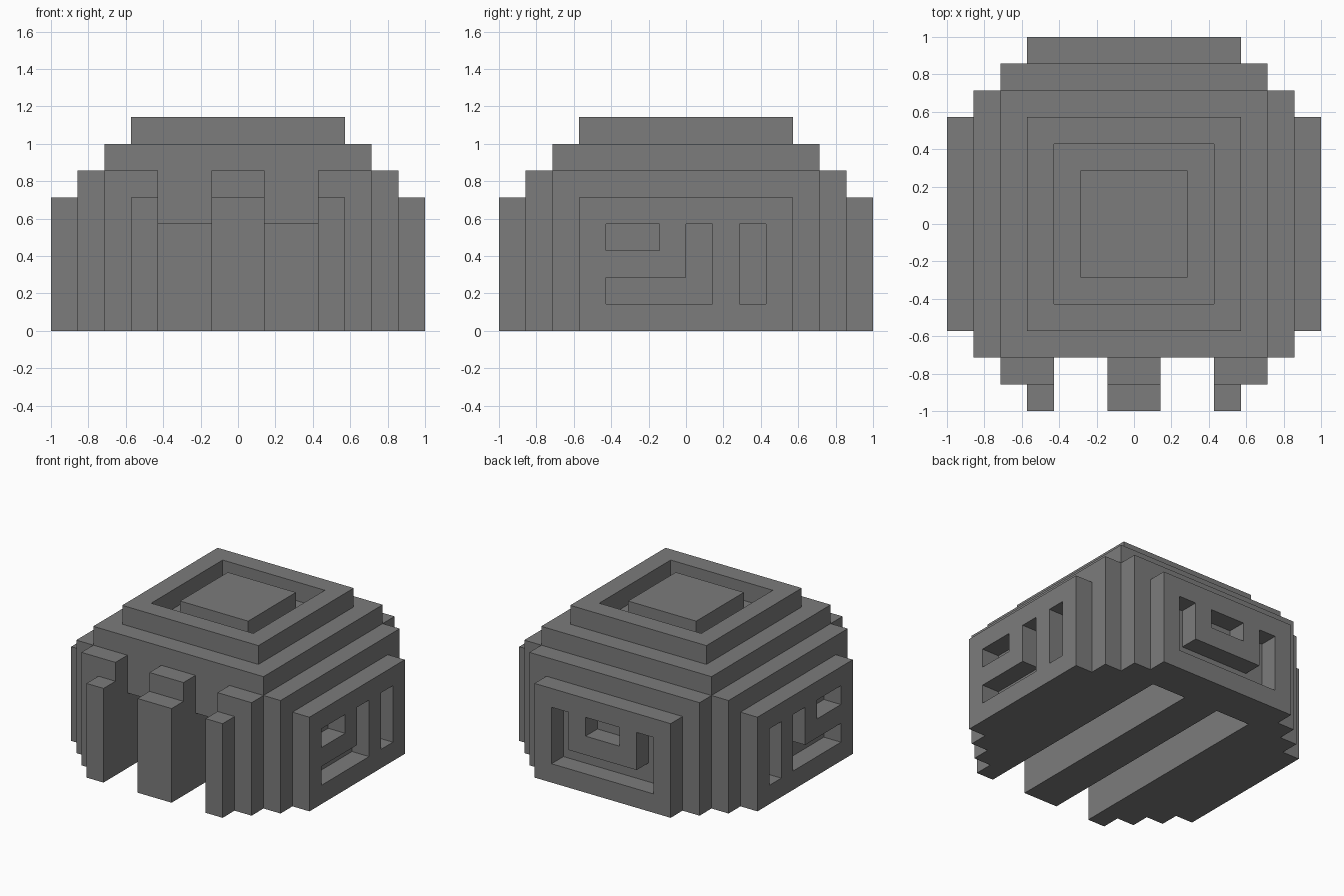
import bpy
import bmesh
from itertools import product
from mathutils import Vector

if "Cube" in bpy.data.objects:
    bpy.data.objects.remove(bpy.data.objects["Cube"])

U = 1 / 7          # the whole model sits on a 1/7 block grid
cells = {}         # block position -> part name


def span(x, y, z):
    return product(range(*x), range(*y), range(*z))


def add(part, x, y, z):
    for c in span(x, y, z):
        cells.setdefault(c, part)


def carve(x, y, z):
    for c in span(x, y, z):
        cells.pop(c, None)


# Stepped body
add("body", (-5, 5), (-5, 5), (0, 7))
add("body", (-6, 6), (-5, 5), (0, 6))
add("body", (-5, 5), (5, 6), (0, 6))

# Front buttresses, two steps
add("front_pillars", (-5, 5), (-6, -5), (0, 6))
add("front_pillars", (-4, 4), (-7, -6), (0, 5))

# Outer panels on the sides and back
add("right_panel", (6, 7), (-4, 4), (0, 5))
add("left_panel", (-7, -6), (-4, 4), (0, 5))
add("back_panel", (-4, 4), (6, 7), (0, 5))

# Roof rim with a raised plinth inside a sunken moat
add("roof_plinth", (-2, 2), (-2, 2), (7, 8))
add("roof_rim", (-4, 4), (-4, 4), (7, 8))
for c in list(cells):
    if cells[c] == "roof_rim" and all(-3 <= v < 3 for v in c[:2]):
        del cells[c]

# Two front channels: open in front, tunnelling under the body
for x in ((-3, -1), (1, 3)):
    carve(x, (-7, -5), (0, 6))
    carve(x, (-5, 5), (0, 4))

# Side panel relief: short slot, hooked slot, upright slot
for x in ((-7, -6), (6, 7)):
    carve(x, (-3, -1), (3, 4))
    carve(x, (-3, 1), (1, 2))
    carve(x, (0, 1), (1, 4))
    carve(x, (2, 3), (1, 4))

# Back panel relief: U-shaped slot around a short bar
carve((-3, 3), (6, 7), (1, 2))
carve((-3, -2), (6, 7), (1, 4))
carve((2, 3), (6, 7), (1, 4))
carve((-1, 1), (6, 7), (3, 4))

# Single stone colour
stone = bpy.data.materials.new("dark_grey_stone")
stone.diffuse_color = (0.2, 0.2, 0.2, 1)
stone.use_nodes = True
stone.node_tree.nodes["Principled BSDF"].inputs["Base Color"].default_value = stone.diffuse_color


def skin(part):
    """Make the outer skin of one part and merge its flat faces."""
    bm = bmesh.new()
    for c, owner in cells.items():
        if owner != part:
            continue
        centre = Vector(c) + Vector((0.5, 0.5, 0.5))
        for axis, sign in product(range(3), (-1, 1)):
            n = Vector((0, 0, 0))
            n[axis] = sign
            if tuple(int(v) for v in Vector(c) + n) in cells:
                continue
            a = Vector((0, 0, 0))
            a[(axis + 1) % 3] = 0.5
            b = n.cross(a)
            mid = centre + n * 0.5
            corners = (mid - a - b, mid + a - b, mid + a + b, mid - a + b)
            bm.faces.new([bm.verts.new(p * U) for p in corners])
    bmesh.ops.remove_doubles(bm, verts=bm.verts[:], dist=0.001)
    bmesh.ops.dissolve_limit(bm, angle_limit=0.01, verts=bm.verts[:], edges=bm.edges[:])
    mesh = bpy.data.meshes.new(part)
    bm.to_mesh(mesh)
    bm.free()
    mesh.materials.append(stone)
    bpy.context.collection.objects.link(bpy.data.objects.new(part, mesh))


for part in sorted(set(cells.values())):
    skin(part)
